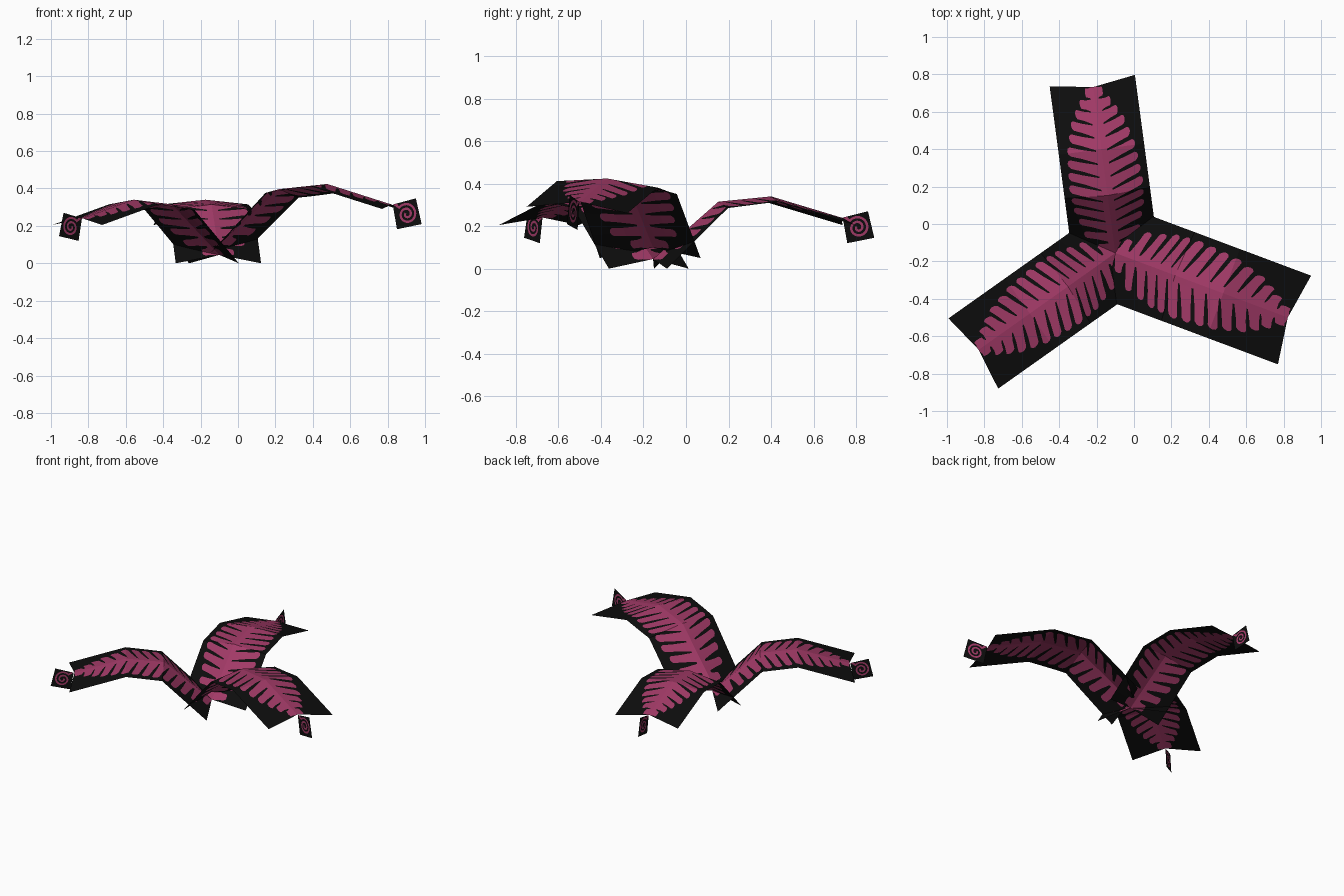
import bpy, bmesh
from math import pi, sin, cos, radians
from mathutils import Matrix, Vector

cube = bpy.data.objects.get("Cube")
if cube:
    bpy.data.objects.remove(cube)


def material(name, rgb):
    m = bpy.data.materials.new(name)
    m.use_nodes = True
    m.diffuse_color = (*rgb, 1)
    bsdf = m.node_tree.nodes["Principled BSDF"]
    bsdf.inputs["Base Color"].default_value = (*rgb, 1)
    bsdf.inputs["Roughness"].default_value = 0.9
    return m


BLACK, PINK = 0, 1
MATS = [material("card_black", (0.004, 0.004, 0.004)),
        material("leaf_pink", (0.36, 0.042, 0.135))]

# Frond profile: position along the card, then (reach, height) of rib and edge
STATIONS = [0, 0.41, 0.66, 1]
RIB = [(0, 0.045), (0.31, 0.315), (0.56, 0.34), (0.895, 0.24)]
EDGE = [(0.035, 0), (0.325, 0.285), (0.56, 0.315), (0.93, 0.205)]
HALF = 0.23
LEAVES = 14
# Leaflet reach along the frond
REACH = [(0, 0.05), (0.1, 0.15), (0.25, 0.19), (0.4, 0.2), (0.6, 0.185),
         (0.75, 0.145), (0.88, 0.09), (1, 0.03)]


def interp(xs, ys, x):
    for i in range(len(xs) - 1):
        if x <= xs[i + 1] or i == len(xs) - 2:
            t = (x - xs[i]) / (xs[i + 1] - xs[i])
            return ys[i] + (ys[i + 1] - ys[i]) * t


def reach(s):
    return interp([p[0] for p in REACH], [p[1] for p in REACH], s)


def finish(bm, name, matrix):
    mesh = bpy.data.meshes.new(name)
    bm.to_mesh(mesh)
    bm.free()
    for m in MATS:
        mesh.materials.append(m)
    ob = bpy.data.objects.new(name, mesh)
    ob.matrix_world = matrix
    bpy.context.collection.objects.link(ob)
    return ob


def column(centre, side):
    """Points from rib to card edge; side is -1, 0, 1 across a leaflet."""
    w = reach(centre)
    lean = 0.35 * min(1, 5 * centre, 5 * (1 - centre))
    rows = [(0, 0.44), (min(0.03, w * 0.4), 0.44), (w * 0.6, 0.35),
            (w * 0.92, 0.34), (w if side == 0 else w * 0.98, 0.2), (HALF, 0.2)]
    return [(centre + side * h / LEAVES + lean * v, v) for v, h in rows]


def frond(name, matrix, roll):
    # Flat layout: leaflets and gaps are alternating columns of faces
    cols = [(column(0, 0), False)]
    for i in range(LEAVES):
        c = (i + 0.5) / LEAVES
        cols += [(column(c, -1), True), (column(c, 0), True), (column(c, 1), False)]
    cols.append((column(1, 0), False))
    bm = bmesh.new()
    for side in (1, -1):
        grid = [[bm.verts.new((s, v * side, 0)) for s, v in pts] for pts, _ in cols]
        for i in range(len(cols) - 1):
            for j in range(5):
                quad = [grid[i][j], grid[i + 1][j], grid[i + 1][j + 1], grid[i][j + 1]]
                f = bm.faces.new(quad[::side])
                leaf = j == 0 or (cols[i][1] and j < 4)
                f.material_index = PINK if leaf else BLACK
    bmesh.ops.remove_doubles(bm, verts=bm.verts, dist=1e-5)
    # Cut along the bends, then fold into shape
    for s in STATIONS[1:-1]:
        bmesh.ops.bisect_plane(bm, geom=bm.verts[:] + bm.edges[:] + bm.faces[:],
                               plane_co=(s, 0, 0), plane_no=(1, 0, 0))
    ribs, edges = ([Vector(p) for p in row] for row in (RIB, EDGE))
    for vert in bm.verts:
        s, v = vert.co.x, vert.co.y
        p = interp(STATIONS, ribs, s).lerp(interp(STATIONS, edges, s), abs(v) / HALF)
        vert.co = (p.x, v, p.y + roll * v * min(1, s * 2))
    return finish(bm, name, matrix)


def curl(name, matrix):
    # Upright card at the tip with a spiral cut into it
    tl, tr, br, bl = (Vector((x, 0, z)) for x, z in
                      [(0.9, 0.24), (1.02, 0.27), (1.05, 0.145), (0.922, 0.12)])
    bm = bmesh.new()

    def place(angle, radius):
        x, y = (1 + radius * cos(angle)) / 2, (1 + radius * sin(angle)) / 2
        return bm.verts.new(bl.lerp(br, x).lerp(tl.lerp(tr, x), y))

    steps, pitch = 32, 0.36

    def spoke(k):
        angle = 2 * pi * k / steps + radians(135)
        radii = [0.01] + [pitch * (k / steps + j / 2) + 0.02 for j in range(4)]
        radii.append(1 / max(abs(cos(angle)), abs(sin(angle))))
        return [place(angle, r) for r in radii]

    for k in range(steps):
        a, b = spoke(k), spoke(k + 1)
        for j in range(5):
            f = bm.faces.new([a[j], a[j + 1], b[j + 1], b[j]])
            stem = j == 4 and k >= steps - 1
            f.material_index = PINK if j in (1, 3) or stem else BLACK
    bmesh.ops.remove_doubles(bm, verts=bm.verts, dist=1e-5)
    return finish(bm, name, matrix)


# Three fronds around a shared root: heading, size, lift, roll
for label, heading, size, lift, roll in [("back", 97.6, 1, 0, 0),
                                         ("right", 215.3, 1, 0, 0),
                                         ("left", 339.5, 1.1, 0.05, -0.06)]:
    place_at = (Matrix.Translation((-0.1, -0.155, lift))
                @ Matrix.Rotation(radians(heading), 4, "Z") @ Matrix.Scale(size, 4))
    frond(label + "_frond", place_at, roll)
    curl(label + "_frond_curl", place_at)
